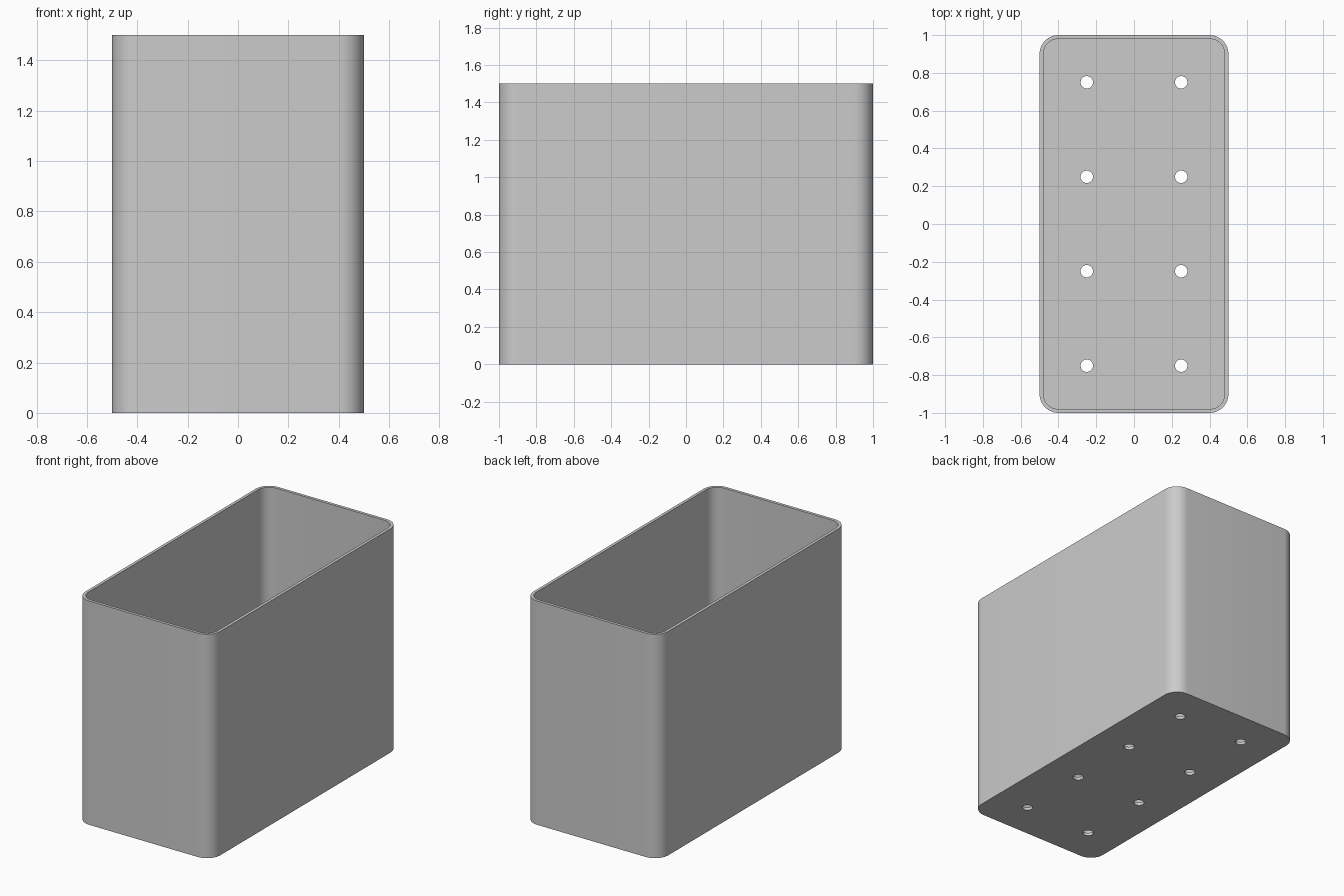
import bpy
import bmesh
from math import cos, sin, pi, radians

cube = bpy.data.objects.get("Cube")
if cube:
    bpy.data.objects.remove(cube, do_unlink=True)

WIDTH, DEPTH, HEIGHT = 1.0, 2.0, 1.5
WALL, RADIUS, HOLE = 0.02, 0.1, 0.033

grey = bpy.data.materials.new("light_grey")
grey.use_nodes = True
colour = (0.6, 0.6, 0.6, 1)
grey.diffuse_color = colour
grey.node_tree.nodes["Principled BSDF"].inputs["Base Color"].default_value = colour


def rounded_outline(inset, steps=12):
    """Rounded rectangle points, counter-clockwise, moved in by the inset."""
    r = RADIUS - inset
    cx, cy = WIDTH / 2 - RADIUS, DEPTH / 2 - RADIUS
    points = []
    for i, (sx, sy) in enumerate([(1, 1), (-1, 1), (-1, -1), (1, -1)]):
        for k in range(steps + 1):
            a = (i + k / steps) * pi / 2
            points.append((sx * cx + r * cos(a), sy * cy + r * sin(a)))
    return points


def make_object(name, bm):
    bmesh.ops.recalc_face_normals(bm, faces=bm.faces)
    mesh = bpy.data.meshes.new(name)
    bm.to_mesh(mesh)
    bm.free()
    mesh.materials.append(grey)
    obj = bpy.data.objects.new(name, mesh)
    bpy.context.collection.objects.link(obj)
    return obj


# Open box: outer wall, rim, inner wall and floor as one closed shell
bm = bmesh.new()
rings = [[bm.verts.new((x, y, z)) for x, y in rounded_outline(inset)]
         for inset, z in [(0, 0), (0, HEIGHT), (WALL, HEIGHT), (WALL, WALL)]]
for low, high in zip(rings, rings[1:]):
    for i in range(len(low)):
        bm.faces.new((low[i - 1], low[i], high[i], high[i - 1]))
bm.faces.new(rings[0])
bm.faces.new(rings[-1])
box = make_object("planter_box", bm)

# Drainage holes: two columns of four
bm = bmesh.new()
for x in (-0.25, 0.25):
    for y in (-0.75, -0.25, 0.25, 0.75):
        made = bmesh.ops.create_cone(bm, cap_ends=True, segments=32, radius1=HOLE,
                                     radius2=HOLE, depth=0.2)
        bmesh.ops.translate(bm, verts=made["verts"], vec=(x, y, 0))
cutter = make_object("drain_hole_cutter", bm)
cutter.hide_render = True

bpy.ops.object.select_all(action="DESELECT")
box.select_set(True)
bpy.context.view_layer.objects.active = box
cut = box.modifiers.new("drain_holes", "BOOLEAN")
cut.operation = "DIFFERENCE"
cut.solver = "EXACT"
cut.object = cutter
bpy.ops.object.modifier_apply(modifier=cut.name)
bpy.data.objects.remove(cutter, do_unlink=True)

bpy.ops.object.shade_smooth_by_angle(angle=radians(30))
